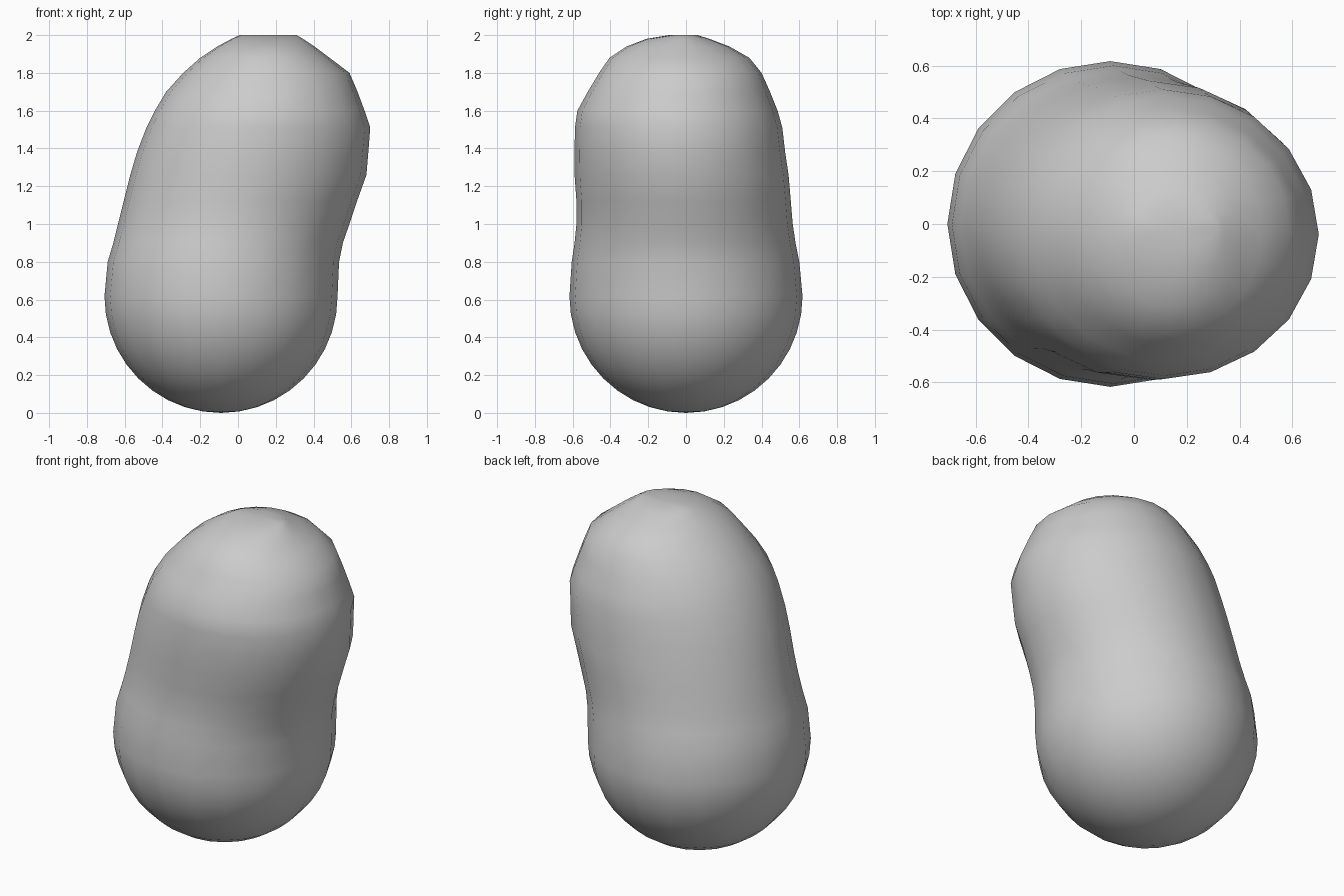
import bpy, bmesh
from math import sin, cos, pi

if "Cube" in bpy.data.objects:
    bpy.data.objects.remove(bpy.data.objects["Cube"])

SIDES = 20
R, CX = 0.617, -0.09

# Rounded base: rings of a sphere, as (z, x min, x max, y min, y max)
rings = []
for i in range(1, 11):
    a = i * pi / 20
    r = R * sin(a)
    rings.append((R - R * cos(a), CX - r, CX + r, -r, r))

# Soft waist and the leaning upper bulge
rings += [
    (0.80, -0.69, 0.535, -0.605, 0.60),
    (0.90, -0.66, 0.555, -0.59, 0.58),
    (1.00, -0.635, 0.59, -0.58, 0.565),
    (1.12, -0.605, 0.63, -0.58, 0.555),
    (1.26, -0.57, 0.68, -0.59, 0.543),
    (1.38, -0.535, 0.69, -0.59, 0.525),
    (1.51, -0.485, 0.70, -0.588, 0.51),
    (1.60, -0.44, 0.67, -0.575, 0.485),
    (1.70, -0.38, 0.633, -0.52, 0.445),
    (1.80, -0.29, 0.59, -0.46, 0.40),
    (1.88, -0.20, 0.485, -0.405, 0.335),
    (1.94, -0.11, 0.405, -0.315, 0.23),
    (1.98, -0.035, 0.345, -0.21, 0.125),
    (2.00, 0.01, 0.31, -0.09, 0.06),
]

bm = bmesh.new()
loops = []
for z, x0, x1, y0, y1 in rings:
    cx, cy, rx, ry = (x0 + x1) / 2, (y0 + y1) / 2, (x1 - x0) / 2, (y1 - y0) / 2
    loops.append([bm.verts.new((cx + rx * cos(2 * pi * k / SIDES),
                                cy + ry * sin(2 * pi * k / SIDES), z))
                  for k in range(SIDES)])
for a, b in zip(loops, loops[1:]):
    for k in range(SIDES):
        n = (k + 1) % SIDES
        bm.faces.new((a[k], a[n], b[n], b[k]))

# Close the ends with fans
for loop, co in ((loops[0], (CX, 0, 0)), (loops[-1], (0.16, -0.015, 2.0))):
    tip = bm.verts.new(co)
    for k in range(SIDES):
        bm.faces.new((loop[k], loop[(k + 1) % SIDES], tip))

bmesh.ops.recalc_face_normals(bm, faces=bm.faces)
for f in bm.faces:
    f.smooth = True
mesh = bpy.data.meshes.new("rounded_body")
bm.to_mesh(mesh)
bm.free()
body = bpy.data.objects.new("rounded_body", mesh)
bpy.context.collection.objects.link(body)
